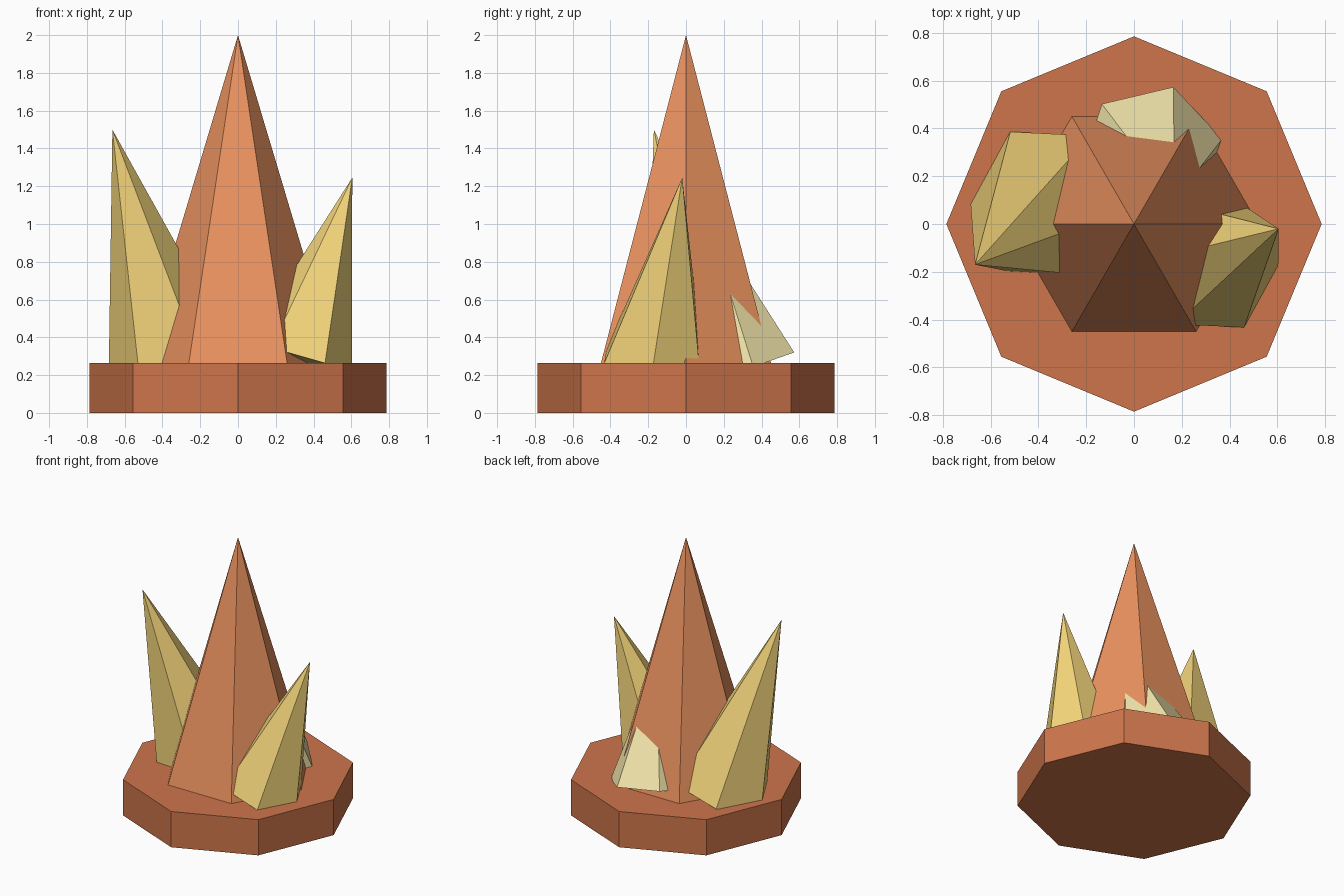
import bpy, bmesh, math
from mathutils import Vector, Matrix

if "Cube" in bpy.data.objects:
    bpy.data.objects.remove(bpy.data.objects["Cube"])


def material(name, rgb):
    lin = [((c / 255 + 0.055) / 1.055) ** 2.4 for c in rgb]
    m = bpy.data.materials.new(name)
    m.diffuse_color = (*lin, 1)
    m.use_nodes = True
    m.node_tree.nodes["Principled BSDF"].inputs["Base Color"].default_value = m.diffuse_color
    return m


def solid(name, mat, base, top, sides, r1, r2, roll=0.0):
    """Cone or prism running from the base centre to the top centre."""
    base, top = Vector(base), Vector(top)
    axis = (top - base).normalized()
    u = Vector((1, 0, 0))
    u = (u - axis * u.dot(axis)).normalized()
    v = axis.cross(u)
    frame = Matrix((u, v, axis)).transposed().to_4x4()
    place = (Matrix.Translation((base + top) / 2) @ frame
             @ Matrix.Rotation(roll - math.pi / 2, 4, 'Z'))
    bm = bmesh.new()
    bmesh.ops.create_cone(bm, cap_ends=True, segments=sides, radius1=r1,
                          radius2=r2, depth=(top - base).length, matrix=place)
    bmesh.ops.remove_doubles(bm, verts=bm.verts, dist=1e-5)
    bmesh.ops.recalc_face_normals(bm, faces=bm.faces)
    me = bpy.data.meshes.new(name)
    bm.to_mesh(me)
    bm.free()
    me.materials.append(mat)
    ob = bpy.data.objects.new(name, me)
    bpy.context.collection.objects.link(ob)
    return ob


clay = material("clay", (205, 117, 75))
amber = material("amber", (234, 146, 95))
yellow = material("yellow", (243, 212, 122))
pale = material("pale", (244, 231, 172))

# Octagonal plate
solid("base_plate", clay, (0, 0, 0), (0, 0, 0.265), 8, 0.785, 0.785)

# Tall central spike
solid("main_crystal", amber, (0, 0, 0.25), (0, 0, 2), 6, 0.524, 0)

# Leaning side spikes: base centre, tip, radius, roll
for name, mat, base, tip, r, roll in (
    ("left_crystal", yellow, (-0.35, 0.085, 0.25), (-0.665, -0.17, 1.5), 0.345, 0),
    ("right_crystal", yellow, (0.318, -0.172, 0.265), (0.605, -0.02, 1.245), 0.297, 0),
    ("back_crystal", pale, (0.07, 0.285, 0.265), (0.17, 0.10, 1.06), 0.308, 12),
):
    solid(name, mat, base, tip, 6, r, 0, math.radians(roll))
